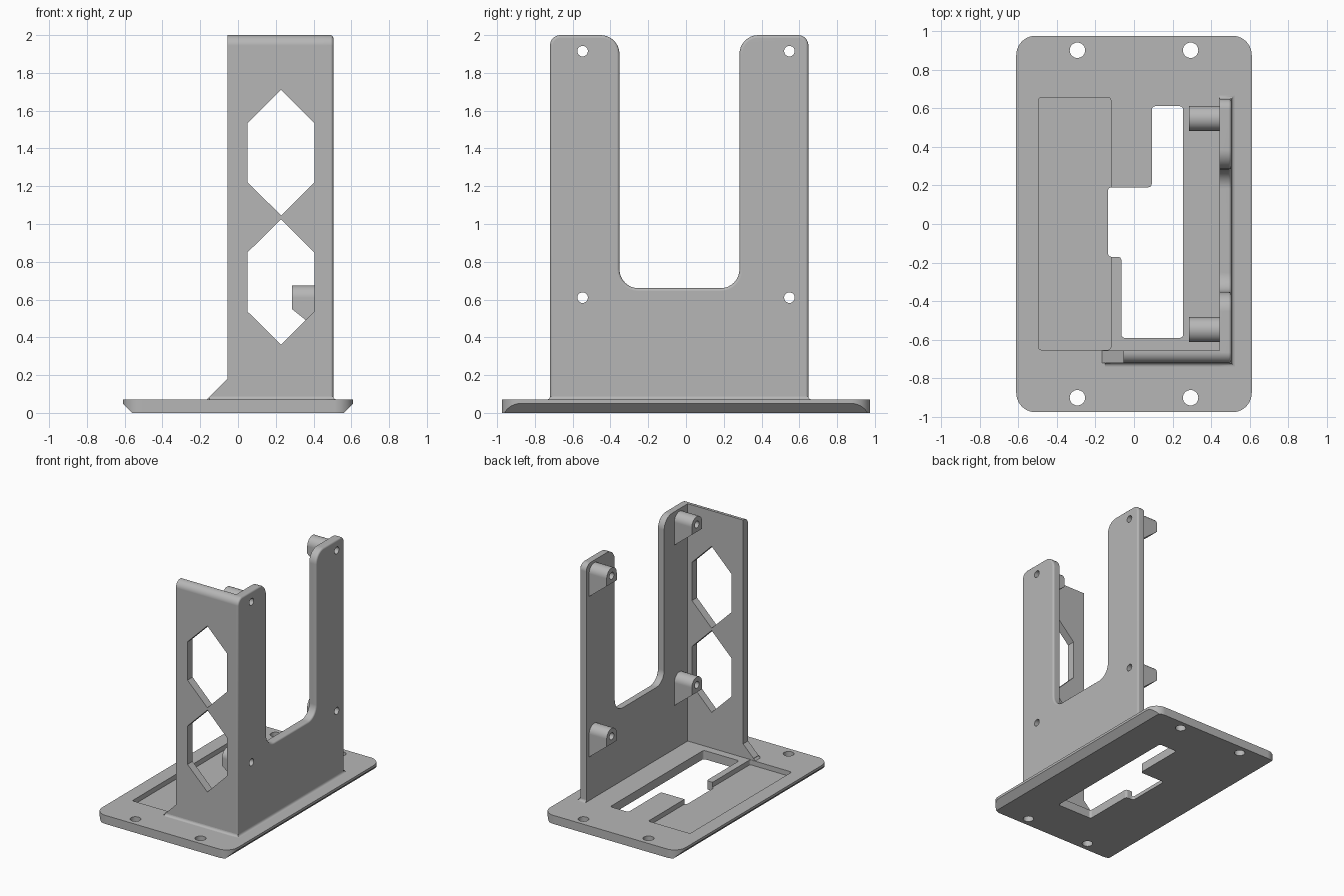
import bpy, bmesh, math
from mathutils import Vector

cube = bpy.data.objects.get("Cube")
if cube:
    bpy.data.objects.remove(cube, do_unlink=True)

grey = bpy.data.materials.new("plain_grey")
grey.use_nodes = True
COLOUR = (0.47, 0.47, 0.47, 1)
grey.diffuse_color = COLOUR
grey.node_tree.nodes["Principled BSDF"].inputs["Base Color"].default_value = COLOUR


def rounded(points, radii, steps=8):
    """Outline with each corner replaced by an arc of its own radius."""
    if not isinstance(radii, (list, tuple)):
        radii = [radii] * len(points)
    out = []
    for i, r in enumerate(radii):
        p = Vector(points[i])
        if r == 0:
            out.append(p)
            continue
        a = (Vector(points[i - 1]) - p).normalized()
        b = (Vector(points[(i + 1) % len(points)]) - p).normalized()
        half = a.angle(b) / 2
        centre = p + (a + b).normalized() * (r / math.sin(half))
        start = p + a * (r / math.tan(half)) - centre
        end = p + b * (r / math.tan(half)) - centre
        sweep = start.angle(end)
        for k in range(steps + 1):
            t = k / steps
            out.append(centre + (start * math.sin((1 - t) * sweep)
                                 + end * math.sin(t * sweep)) / math.sin(sweep))
    return out


def rect(x0, x1, y0, y1):
    return [(x0, y0), (x1, y0), (x1, y1), (x0, y1)]


def circle(u, v, r, n=32):
    return [(u + r * math.cos(math.tau * k / n), v + r * math.sin(math.tau * k / n))
            for k in range(n)]


def place(axis, u, v, w):
    return {"x": (w, u, v), "y": (u, w, v), "z": (u, v, w)}[axis]


def prism(outline, axis, lo, hi):
    bm = bmesh.new()
    rings = [[bm.verts.new(place(axis, u, v, w)) for u, v in outline] for w in (lo, hi)]
    n = len(outline)
    for ring in rings:
        bm.faces.new(ring)
    for i in range(n):
        j = (i + 1) % n
        bm.faces.new((rings[0][i], rings[0][j], rings[1][j], rings[1][i]))
    bmesh.ops.recalc_face_normals(bm, faces=bm.faces)
    return bm


def slice_off(bm, point, normal):
    """Remove everything behind a plane and close the cut."""
    geom = bm.verts[:] + bm.edges[:] + bm.faces[:]
    bmesh.ops.bisect_plane(bm, geom=geom, plane_co=point, plane_no=normal, clear_inner=True)
    bmesh.ops.holes_fill(bm, edges=[e for e in bm.edges if e.is_boundary])
    bmesh.ops.recalc_face_normals(bm, faces=bm.faces)


def round_edges(bm, rule, radius, segments):
    edges = [e for e in bm.edges if all(rule(v.co) for v in e.verts)]
    bmesh.ops.bevel(bm, geom=edges, offset=radius, segments=segments,
                    profile=0.5, affect="EDGES", clamp_overlap=True)


def make(name, bm):
    mesh = bpy.data.meshes.new(name)
    bm.to_mesh(mesh)
    bm.free()
    mesh.materials.append(grey)
    ob = bpy.data.objects.new(name, mesh)
    bpy.context.collection.objects.link(ob)
    return ob


def activate(ob):
    bpy.ops.object.select_all(action="DESELECT")
    ob.select_set(True)
    bpy.context.view_layer.objects.active = ob


def cut(ob, *cutters):
    for bm in cutters:
        tool = make("cutter", bm)
        tool.hide_render = True
        mod = ob.modifiers.new("cut", "BOOLEAN")
        mod.operation, mod.solver, mod.object = "DIFFERENCE", "EXACT", tool
        activate(ob)
        bpy.ops.object.modifier_apply(modifier=mod.name)
        bpy.data.objects.remove(tool, do_unlink=True)


def finish(ob):
    activate(ob)
    bpy.ops.object.shade_smooth_by_angle(angle=math.radians(32))
    mod = ob.modifiers.new("even_normals", "WEIGHTED_NORMAL")
    mod.keep_sharp = True


TOP = 0.07                      # upper face of the base
INNER, OUTER = 0.443, 0.505     # side wall faces
FRONT, BACK = -0.72, 0.648      # side wall ends
BOSS_Y, BOSS_Z = 0.5475, (0.61, 1.915)

# Base plate with slanted long lower edges
bm = prism(rounded(rect(-0.61, 0.61, -0.975, 0.975), 0.1, 10), "z", 0, TOP)
for s in (-1, 1):
    slice_off(bm, (s * 0.56, 0, 0), (-s, 0, 1))
base = make("base_plate", bm)
opening = [(-0.065, -0.59), (0.255, -0.59), (0.255, 0.61), (0.092, 0.61),
           (0.092, 0.19), (-0.135, 0.19), (-0.135, -0.17), (-0.065, -0.17)]
cut(base,
    prism(rounded(rect(-0.495, -0.12, -0.652, 0.655), 0.015, 4), "z", 0.03, 0.2),
    prism(rounded(opening, 0.018, 4), "z", -0.1, 0.2),
    *[prism(circle(x, y, 0.04), "z", -0.1, 0.2) for x in (-0.293, 0.293) for y in (-0.9, 0.9)])
finish(base)

# Side wall with a tall U notch
outline = rounded(
    [(FRONT, 0.03), (BACK, 0.03), (BACK, 2), (0.283, 2), (0.283, 0.66),
     (-0.352, 0.66), (-0.352, 2), (FRONT, 2)],
    [0, 0, 0.055, 0.1, 0.1, 0.1, 0.1, 0.055])
bm = prism(outline, "x", INNER, OUTER)
round_edges(bm, lambda c: c.x > OUTER - 0.001, 0.015, 3)
side = make("side_wall", bm)
cut(side, *[prism(circle(y, z, 0.028, 24), "x", 0.2, 0.7)
            for y in (-BOSS_Y, BOSS_Y) for z in BOSS_Z])
finish(side)

# Front wall with a foot gusset and two six-sided windows
bm = prism([(-0.165, 0.06), (0.45, 0.06), (0.45, 2), (-0.055, 2), (-0.055, 0.18),
            (-0.165, TOP)], "y", FRONT, -0.655)
round_edges(bm, lambda c: c.y < FRONT + 0.001 and c.z > 1.99, 0.055, 8)
front = make("front_wall", bm)
for z in (0.693, 1.378):
    window = [(0.228, z - 0.333), (0.405, z - 0.156), (0.405, z + 0.156),
              (0.228, z + 0.333), (0.05, z + 0.156), (0.05, z - 0.156)]
    cut(front, prism(window, "y", -1, -0.4))
finish(front)

# Screw bosses with arched tops and sloping undersides
for z, level in zip(BOSS_Z, ("lower", "upper")):
    for y, end in ((-BOSS_Y, "front"), (BOSS_Y, "back")):
        arch = [(y + 0.065 * math.cos(math.pi * k / 16), z + 0.065 * math.sin(math.pi * k / 16))
                for k in range(17)]
        arch += [(y - 0.065, z - 0.3), (y + 0.065, z - 0.3)]
        bm = prism(arch, "x", 0.285, INNER + 0.005)
        slice_off(bm, (0.285, y, z - 0.06), (0.8, 0, 1))
        boss = make(f"{level}_{end}_boss", bm)
        cut(boss, prism(circle(y, z, 0.028, 24), "x", 0.2, 0.7))
        finish(boss)


# Small flared fillets where the walls meet the base
def flare(name, x0, x1, y0, y1, grow):
    bm = bmesh.new()
    rings = []
    for k in range(5):
        a = math.pi / 2 * k / 4
        d, z = 0.018 * (1 - math.sin(a)), TOP + 0.018 * (1 - math.cos(a))
        corners = rect(x0, x1 + d * grow[0], y0 - d * grow[1], y1 + d * grow[2])
        rings.append([bm.verts.new((x, y, z)) for x, y in corners])
    for low, high in zip(rings, rings[1:]):
        for i in range(4):
            j = (i + 1) % 4
            bm.faces.new((low[i], low[j], high[j], high[i]))
    finish(make(name, bm))


flare("side_wall_flare", INNER, OUTER, FRONT, BACK, (1, 1, 1))
flare("front_wall_flare", -0.15, INNER, FRONT, -0.655, (0, 1, 0))
